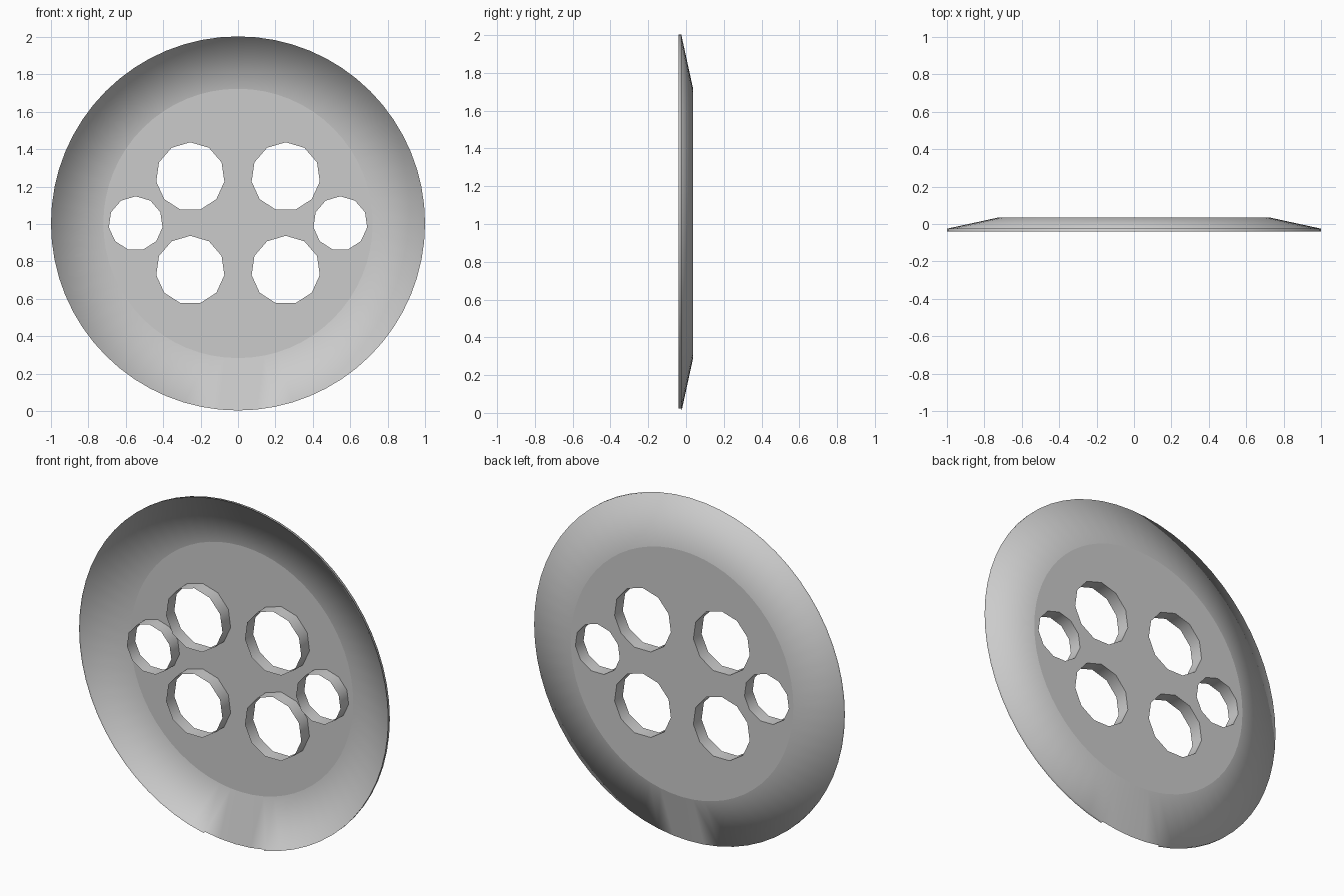
import bpy
import bmesh
from math import sin, cos, pi

if "Cube" in bpy.data.objects:
    bpy.data.objects.remove(bpy.data.objects["Cube"])

ZC = 1.003
RIM_FRONT, RIM_BACK, FLOOR = -0.04, -0.025, 0.036
SIDES = 64

bm = bmesh.new()


def ring(cx, cz, r, y, n):
    """Closed ring of vertices in an xz plane, first one at the top."""
    return [bm.verts.new((cx + r * sin(2 * pi * i / n), y,
                          cz + r * cos(2 * pi * i / n))) for i in range(n)]


def loop_edges(vs):
    return [bm.edges.new((v, vs[(i + 1) % len(vs)])) for i, v in enumerate(vs)]


def band(a, b, skip=()):
    """Quad strip between two rings."""
    n = len(a)
    for i in range(n):
        if i not in skip:
            j = (i + 1) % n
            bm.faces.new((a[i], a[j], b[j], b[i]))


# flat centre panel with six holes
inner = ring(0, ZC, 0.72, FLOOR, SIDES)
boundary = loop_edges(inner)
holes = [(sx * 0.255, ZC + sz * 0.25, 0.184) for sx in (-1, 1) for sz in (-1, 1)]
holes += [(sx * 0.547, ZC, 0.145) for sx in (-1, 1)]
hole_rings = []
for cx, cz, r in holes:
    vs = ring(cx, cz, r, FLOOR, 11)
    boundary += loop_edges(vs)
    hole_rings.append((cx, cz, r, vs))
bmesh.ops.triangle_fill(bm, edges=boundary, use_beauty=True, use_dissolve=False,
                        normal=(0, 1, 0))

# sloped dish and thin rim wall, with a small gap at the bottom
outer = ring(0, ZC, 1.0, RIM_BACK, SIDES)
band(inner, outer)
band(outer, ring(0, ZC, 1.0, RIM_FRONT, SIDES), skip=(30, 31, 32, 33))

# hole walls reaching forward inside the open shell
for cx, cz, r, vs in hole_rings:
    band(vs, ring(cx, cz, r, RIM_FRONT, len(vs)))

bmesh.ops.recalc_face_normals(bm, faces=bm.faces[:])
if max(bm.faces, key=lambda f: f.calc_area()).normal.y < 0:
    bmesh.ops.reverse_faces(bm, faces=bm.faces[:])
for f in bm.faces:
    f.smooth = True
for e in boundary:
    if e.is_valid:
        e.smooth = False

mesh = bpy.data.meshes.new("button_disc")
bm.to_mesh(mesh)
bm.free()
obj = bpy.data.objects.new("button_disc", mesh)
bpy.context.collection.objects.link(obj)
